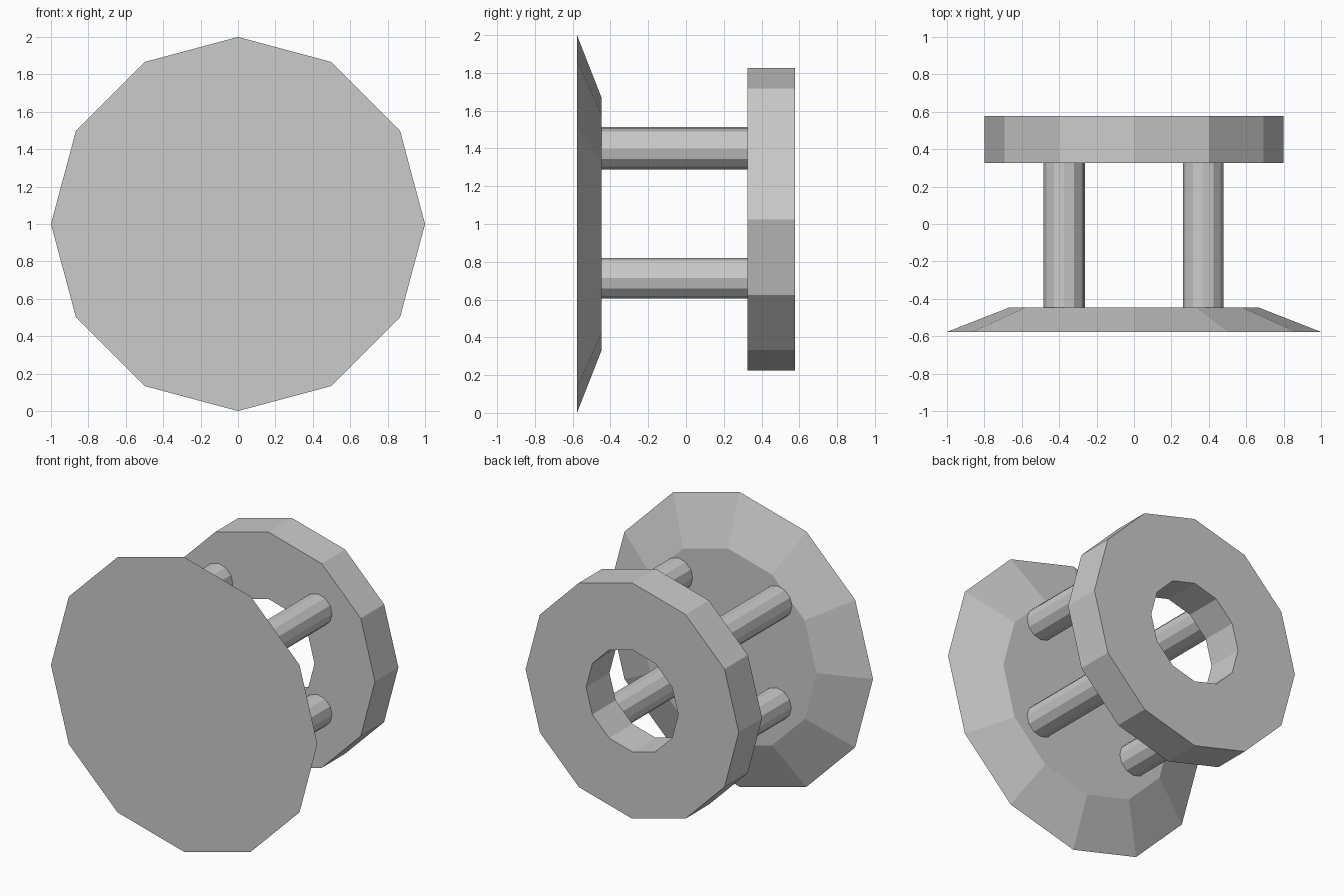
import bpy, bmesh
from math import sin, cos, pi

if "Cube" in bpy.data.objects:
    bpy.data.objects.remove(bpy.data.objects["Cube"])

SIDES = 12


def turn(name, profile, x=0.0, z=1.0, closed=False):
    """Revolve (radius, y) points about an axis along y; cap the ends unless closed."""
    bm = bmesh.new()
    rings = [[bm.verts.new((x + r * cos(2 * pi * i / SIDES), y,
                            z + r * sin(2 * pi * i / SIDES)))
              for i in range(SIDES)] for r, y in profile]
    pairs = list(zip(rings, rings[1:]))
    if closed:
        pairs.append((rings[-1], rings[0]))
    else:
        bm.faces.new(rings[0])
        bm.faces.new(rings[-1])
    for a, b in pairs:
        for i in range(SIDES):
            j = (i + 1) % SIDES
            bm.faces.new((a[i], a[j], b[j], b[i]))
    bmesh.ops.recalc_face_normals(bm, faces=bm.faces)
    mesh = bpy.data.meshes.new(name)
    bm.to_mesh(mesh)
    bm.free()
    obj = bpy.data.objects.new(name, mesh)
    bpy.context.collection.objects.link(obj)
    return obj


FRONT, PLATE_BACK, RING_FRONT, BACK = -0.577, -0.447, 0.326, 0.577

# Bevelled front plate
turn("front_plate", [(1.0, FRONT), (0.668, PLATE_BACK)])

# Rear ring with a through hole
turn("rear_ring", [(0.8, RING_FRONT), (0.8, BACK), (0.346, BACK), (0.346, RING_FRONT)],
     z=1.025, closed=True)

# Four connecting rods
rods = {"upper_left": (-0.375, 1.405), "upper_right": (0.37, 1.397),
        "lower_left": (-0.37, 0.713), "lower_right": (0.37, 0.713)}
for place, (x, z) in rods.items():
    turn("rod_" + place, [(0.108, PLATE_BACK), (0.108, RING_FRONT)], x, z)
